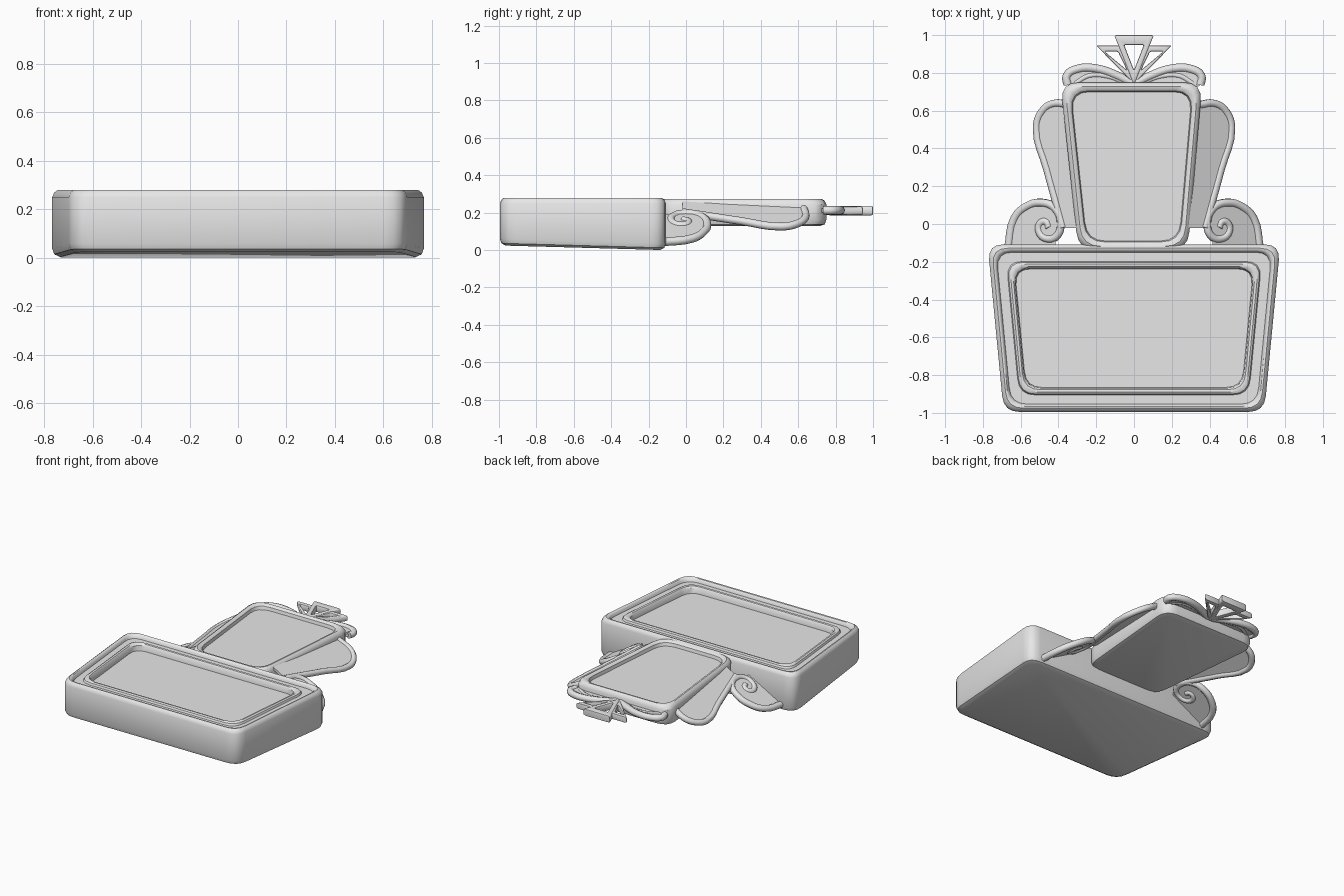
import bpy, bmesh, math
from mathutils import Vector

cube = bpy.data.objects.get("Cube")
if cube:
    bpy.data.objects.remove(cube, do_unlink=True)

grey = bpy.data.materials.new("plain_grey")
grey.use_nodes = True
grey.diffuse_color = (0.8, 0.8, 0.8, 1)
grey.node_tree.nodes["Principled BSDF"].inputs["Base Color"].default_value = (0.8, 0.8, 0.8, 1)


def finish(name, mesh, angle=35):
    mesh.name = name
    mesh.materials.clear()
    mesh.materials.append(grey)
    obj = bpy.data.objects.new(name, mesh)
    bpy.context.collection.objects.link(obj)
    bpy.ops.object.select_all(action='DESELECT')
    obj.select_set(True)
    bpy.context.view_layer.objects.active = obj
    bpy.ops.object.shade_smooth_by_angle(angle=math.radians(angle))
    return obj


def from_bmesh(name, bm):
    bmesh.ops.recalc_face_normals(bm, faces=bm.faces[:])
    mesh = bpy.data.meshes.new(name)
    bm.to_mesh(mesh)
    bm.free()
    return finish(name, mesh)


def rounded(corners, inset, radius, steps=4):
    """Offset a counter-clockwise outline inwards and round its corners."""
    n = len(corners)
    pts = [Vector(c) for c in corners]
    sharp = []
    for i in range(n):
        a = (pts[i] - pts[i - 1]).normalized()
        b = (pts[(i + 1) % n] - pts[i]).normalized()
        cross = a.x * b.y - a.y * b.x
        sharp.append(pts[i] + (b - a) * (inset / cross))
    out = []
    for i in range(n):
        p = sharp[i]
        start = p + (sharp[i - 1] - p).normalized() * radius
        end = p + (sharp[(i + 1) % n] - p).normalized() * radius
        for k in range(steps + 1):
            t = k / steps
            out.append(start * (1 - t) ** 2 + p * 2 * t * (1 - t) + end * t * t)
    return out


def framed_tray(name, corners, profile, radius, tilt=0.0):
    """Stack rounded outlines given as (inset, height) into a closed tray."""
    bm = bmesh.new()
    loops = []
    for inset, z in profile:
        ring = rounded(corners, inset, radius)
        lift = tilt if z < 0.05 else 0
        loops.append([bm.verts.new((p.x, p.y, z - lift * (p.y + 0.11))) for p in ring])
    for low, high in zip(loops, loops[1:]):
        for i in range(len(low)):
            j = (i + 1) % len(low)
            bm.faces.new((low[i], low[j], high[j], high[i]))
    bm.faces.new(loops[0][::-1])
    bm.faces.new(loops[-1])
    return from_bmesh(name, bm)


def slope(x):
    """Side ornaments fall away from the back panel."""
    return 0.2 - 0.55 * (abs(x) - 0.38)


def level(x):
    return 0.212


def sheet(name, pts, side, height, thick=0.02):
    bm = bmesh.new()
    top = [bm.verts.new((x * side, y, height(x) + thick / 2)) for x, y in pts]
    face = bm.faces.new(top)
    ext = bmesh.ops.extrude_face_region(bm, geom=[face])
    for v in ext["geom"]:
        if isinstance(v, bmesh.types.BMVert):
            v.co.z -= thick
    return from_bmesh(name, bm)


def bead(name, pts, side, height, radius, taper=1.0):
    """Round moulding along a smooth path."""
    curve = bpy.data.curves.new(name, 'CURVE')
    curve.dimensions = '3D'
    curve.bevel_depth = radius
    curve.bevel_resolution = 2
    curve.resolution_u = 4
    curve.use_fill_caps = True
    spline = curve.splines.new('BEZIER')
    spline.bezier_points.add(len(pts) - 1)
    for i, (bp, (x, y)) in enumerate(zip(spline.bezier_points, pts)):
        bp.co = (x * side, y, height(x))
        bp.handle_left_type = bp.handle_right_type = 'AUTO'
        bp.radius = 1 + (taper - 1) * i / (len(pts) - 1)
    tmp = bpy.data.objects.new(name + "_path", curve)
    bpy.context.collection.objects.link(tmp)
    bpy.context.view_layer.update()
    graph = bpy.context.evaluated_depsgraph_get()
    mesh = bpy.data.meshes.new_from_object(tmp.evaluated_get(graph))
    bpy.data.objects.remove(tmp, do_unlink=True)
    return finish(name, mesh, 50)


def open_frame(name, outer, inner, z0, z1, bevel=0.008):
    """Flat ring between two outlines with the same number of corners."""
    bm = bmesh.new()
    n = len(outer)
    loops = [[bm.verts.new((x, y, z)) for x, y in ring]
             for ring, z in ((outer, z0), (outer, z1), (inner, z1), (inner, z0))]
    for a in range(4):
        low, high = loops[a], loops[(a + 1) % 4]
        for i in range(n):
            j = (i + 1) % n
            bm.faces.new((low[i], low[j], high[j], high[i]))
    bmesh.ops.recalc_face_normals(bm, faces=bm.faces[:])
    bmesh.ops.bevel(bm, geom=bm.edges[:], offset=bevel, segments=2, affect='EDGES', profile=0.5)
    return from_bmesh(name, bm)


# Large base box with an outer rim, groove, raised inner frame and sunk panel
base = [(-0.69, -0.995), (0.69, -0.995), (0.775, -0.108), (-0.775, -0.108)]
framed_tray("base_box", base,
            [(0.03, 0), (0.008, 0.012), (0, 0.035), (0, 0.25), (0.008, 0.27), (0.02, 0.279),
             (0.03, 0.277), (0.038, 0.268), (0.042, 0.252), (0.09, 0.252), (0.095, 0.266),
             (0.105, 0.272), (0.118, 0.27), (0.126, 0.26), (0.13, 0.225)], 0.085, 0.028)

# Upright back panel with a rounded frame
back = [(-0.295, -0.14), (0.285, -0.14), (0.362, 0.75), (-0.39, 0.75)]
framed_tray("back_panel", back,
            [(0.03, 0.13), (0.008, 0.138), (0, 0.16), (0, 0.245), (0.01, 0.265), (0.022, 0.273),
             (0.036, 0.27), (0.045, 0.262), (0.05, 0.24)], 0.1)

wing = [(0.375, -0.02), (0.405, 0.09), (0.46, 0.29), (0.515, 0.51), (0.49, 0.59), (0.43, 0.637), (0.34, 0.63)]
scroll = [(0.665, -0.13), (0.632, 0.03), (0.57, 0.092), (0.49, 0.113), (0.415, 0.08), (0.388, 0.0),
          (0.41, -0.065), (0.46, -0.078), (0.5, -0.045), (0.498, 0.0), (0.465, 0.012), (0.45, -0.02)]
lobe = [(0.01, 0.745), (0.1, 0.79), (0.2, 0.822), (0.3, 0.82), (0.355, 0.785), (0.35, 0.735)]
lobe_inner = [(0.04, 0.745), (0.14, 0.782), (0.24, 0.785), (0.31, 0.745)]

for side, label in ((1, "left"), (-1, "right")):
    # Side wing: sloping plate with a beaded edge
    sheet(label + "_wing_plate", [(0.28, -0.02)] + wing + [(0.32, 0.55)], side, slope)
    bead(label + "_wing_edge", wing, side, slope, 0.021)
    # Scroll: sloping plate with a spiral moulding
    sheet(label + "_scroll_plate", scroll[:7] + [(0.42, -0.13)], side, slope)
    bead(label + "_scroll_edge", scroll, side, slope, 0.023, 0.85)
    # Crest lobe: thin plate, outer and inner mouldings
    sheet(label + "_crest_plate", lobe + [(0.3, 0.7), (0.02, 0.7)], side, level)
    bead(label + "_crest_outer", lobe, side, level, 0.023)
    bead(label + "_crest_inner", lobe_inner, side, level, 0.015)
    # Outer blade of the crest fan
    open_frame(label + "_fan_blade",
               [(side * x, y) for x, y in ((0.2, 0.945), (0.07, 0.945), (0.0, 0.74))],
               [(side * x, y) for x, y in ((0.155, 0.913), (0.085, 0.913), (0.038, 0.815))],
               0.188, 0.232)

# Middle blade of the crest fan
open_frame("middle_fan_blade", [(-0.105, 1.0), (0.105, 1.0), (0.0, 0.735)],
           [(-0.052, 0.948), (0.052, 0.948), (0.0, 0.815)], 0.186, 0.236)
